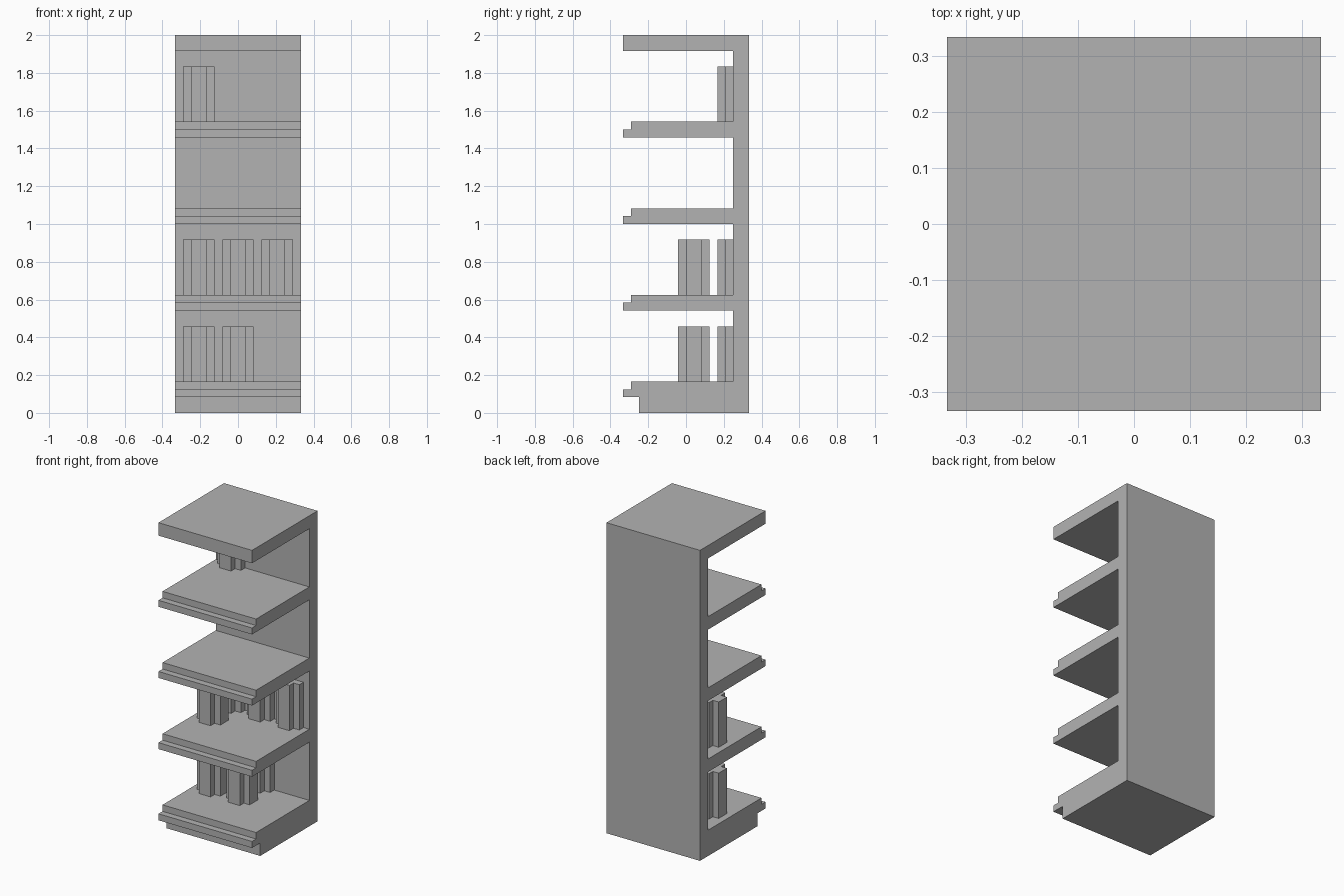
import bpy
import bmesh

U = 1 / 24  # modelling unit: the unit is 16 wide, 16 deep, 48 tall

cube = bpy.data.objects.get("Cube")
if cube:
    bpy.data.objects.remove(cube, do_unlink=True)

grey = bpy.data.materials.new("plain_grey")
grey.use_nodes = True
colour = (0.45, 0.45, 0.45, 1)
grey.diffuse_color = colour
grey.node_tree.nodes["Principled BSDF"].inputs["Base Color"].default_value = colour


def extrude_profile(name, points, direction):
    """Extrude a flat outline (in units) along a direction into a solid."""
    bm = bmesh.new()
    face = bm.faces.new([bm.verts.new([c * U for c in p]) for p in points])
    grown = bmesh.ops.extrude_face_region(bm, geom=[face], use_keep_orig=True)
    verts = [g for g in grown["geom"] if isinstance(g, bmesh.types.BMVert)]
    bmesh.ops.translate(bm, verts=verts, vec=[c * U for c in direction])
    bmesh.ops.recalc_face_normals(bm, faces=bm.faces[:])
    mesh = bpy.data.meshes.new(name)
    bm.to_mesh(mesh)
    bm.free()
    mesh.materials.append(grey)
    obj = bpy.data.objects.new(name, mesh)
    bpy.context.collection.objects.link(obj)
    return obj


# Case: side outline with base, three lipped shelves, top board and back panel
PANEL = 6
outline = [(8, 0), (-6, 0), (-6, 2), (-8, 2), (-8, 3), (-7, 3), (-7, 4), (PANEL, 4)]
for z in (13, 24, 35):
    outline += [(PANEL, z), (-8, z), (-8, z + 1), (-7, z + 1), (-7, z + 2), (PANEL, z + 2)]
outline += [(PANEL, 46), (-8, 46), (-8, 48), (8, 48)]
extrude_profile("shelf_case", [(-8, y, z) for y, z in outline], (16, 0, 0))

# Bottles: cross-shaped columns in front, half columns against the back panel
quarter = [(-2, -1), (-1, -1), (-1, -2)]
half = quarter + [(-x, y) for x, y in reversed(quarter)]
full = half + [(-x, -y) for x, y in half]
half_closed = [(-2, 0)] + half + [(2, 0)]


def bottle(name, x, z, at_back):
    section, y = (half_closed, PANEL) if at_back else (full, 1)
    extrude_profile(name, [(x + px, y + py, z) for px, py in section], (0, 0, 7))


# Shelf height: (x of front bottles, x of back bottles)
rows = {
    4: ((-5, 0), (-5, 0)),
    15: ((-5,), (-5, 0, 5)),
    37: ((), (-5,)),
}
for level, (z, (front, back)) in enumerate(rows.items(), 1):
    for i, x in enumerate(front, 1):
        bottle(f"front_bottle_row{level}_{i}", x, z, False)
    for i, x in enumerate(back, 1):
        bottle(f"back_bottle_row{level}_{i}", x, z, True)
